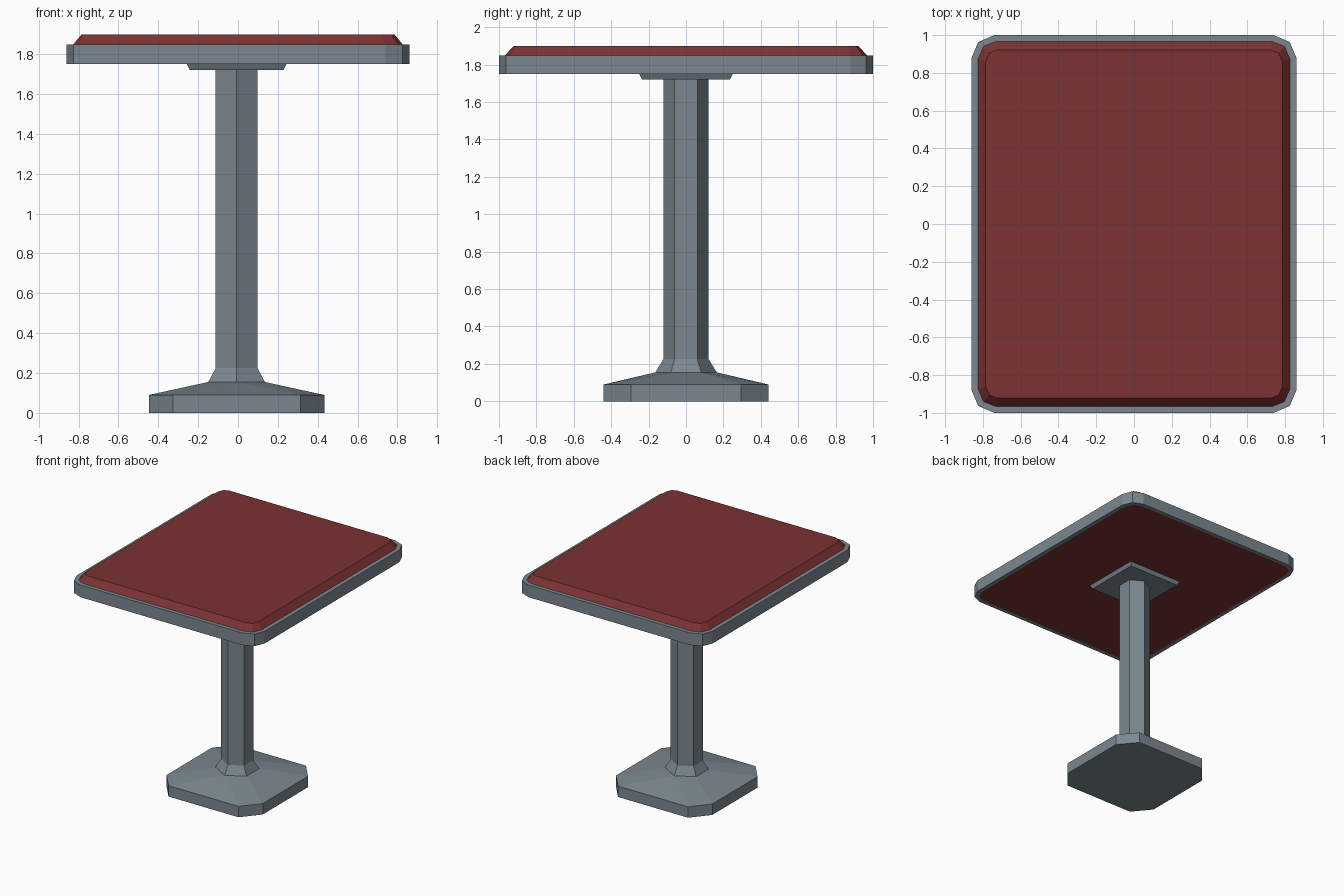
import bpy, bmesh, math

if "Cube" in bpy.data.objects:
    bpy.data.objects.remove(bpy.data.objects["Cube"])


def material(name, color):
    m = bpy.data.materials.new(name)
    m.diffuse_color = (*color, 1.0)
    m.use_nodes = True
    m.node_tree.nodes["Principled BSDF"].inputs["Base Color"].default_value = m.diffuse_color
    return m


grey = material("grey metal", (0.20, 0.245, 0.28))
red = material("dark red top", (0.20, 0.032, 0.033))
CX = -0.007  # the pedestal sits slightly off the tabletop centre


def finish(name, bm, mats):
    bmesh.ops.recalc_face_normals(bm, faces=bm.faces)
    me = bpy.data.meshes.new(name)
    bm.to_mesh(me)
    bm.free()
    for m in mats:
        me.materials.append(m)
    ob = bpy.data.objects.new(name, me)
    bpy.context.collection.objects.link(ob)
    return ob


def mirrored(corner):
    """Closed outline from the points of one corner (+x, +y), counterclockwise."""
    rev = corner[::-1]
    return (corner + [(-x, y) for x, y in rev]
            + [(-x, -y) for x, y in corner] + [(x, -y) for x, y in rev])


def hexagon(r):
    return [(r * math.cos(math.radians(a)), r * math.sin(math.radians(a)))
            for a in range(30, 390, 60)]


def loft(name, levels, mats, band_mats=None, cx=0.0):
    """Skin a stack of (outline, z) levels; band_mats gives bottom cap, bands, top cap."""
    bm = bmesh.new()
    rings = [[bm.verts.new((x + cx, y, z)) for x, y in pts] for pts, z in levels]
    idx = band_mats or [0] * (len(rings) + 1)
    bm.faces.new(rings[0]).material_index = idx[0]
    for k, (a, b) in enumerate(zip(rings, rings[1:])):
        for i in range(len(a)):
            j = (i + 1) % len(a)
            bm.faces.new((a[i], a[j], b[j], b[i])).material_index = idx[k + 1]
    bm.faces.new(rings[-1]).material_index = idx[-1]
    return finish(name, bm, mats)


# Tabletop: red panel, grey rim, bevelled red surface
rim = mirrored([(0.86, 0.88), (0.825, 0.963), (0.74, 1.0)])
panel = mirrored([(0.826, 0.872), (0.797, 0.94), (0.73, 0.967)])
surface = mirrored([(0.785, 0.862), (0.766, 0.905), (0.722, 0.922)])
loft("tabletop",
     [(panel, 1.75), (rim, 1.75), (rim, 1.85), (panel, 1.85), (surface, 1.90)],
     [grey, red], [1, 0, 0, 0, 1, 1])

# Mounting plate under the tabletop
loft("mounting_plate",
     [(mirrored([(0.235, 0.235)]), 1.72), (mirrored([(0.25, 0.25)]), 1.75)],
     [grey], cx=CX)

# Six-sided pole with flared foot
loft("pole", [(hexagon(0.164), 0.155), (hexagon(0.121), 0.225), (hexagon(0.121), 1.72)],
     [grey], cx=CX)

# Base: chamfered slab sloping up to the foot of the pole
bm = bmesh.new()
slab = mirrored([(0.44, 0.295), (0.32, 0.44)])
for pts, z in ((slab, 0.0), (slab, 0.09), (hexagon(0.164), 0.155)):
    for x, y in pts:
        bm.verts.new((x + CX, y, z))
bmesh.ops.convex_hull(bm, input=bm.verts)
bmesh.ops.dissolve_limit(bm, angle_limit=0.005, verts=bm.verts, edges=bm.edges)
finish("base", bm, [grey])
